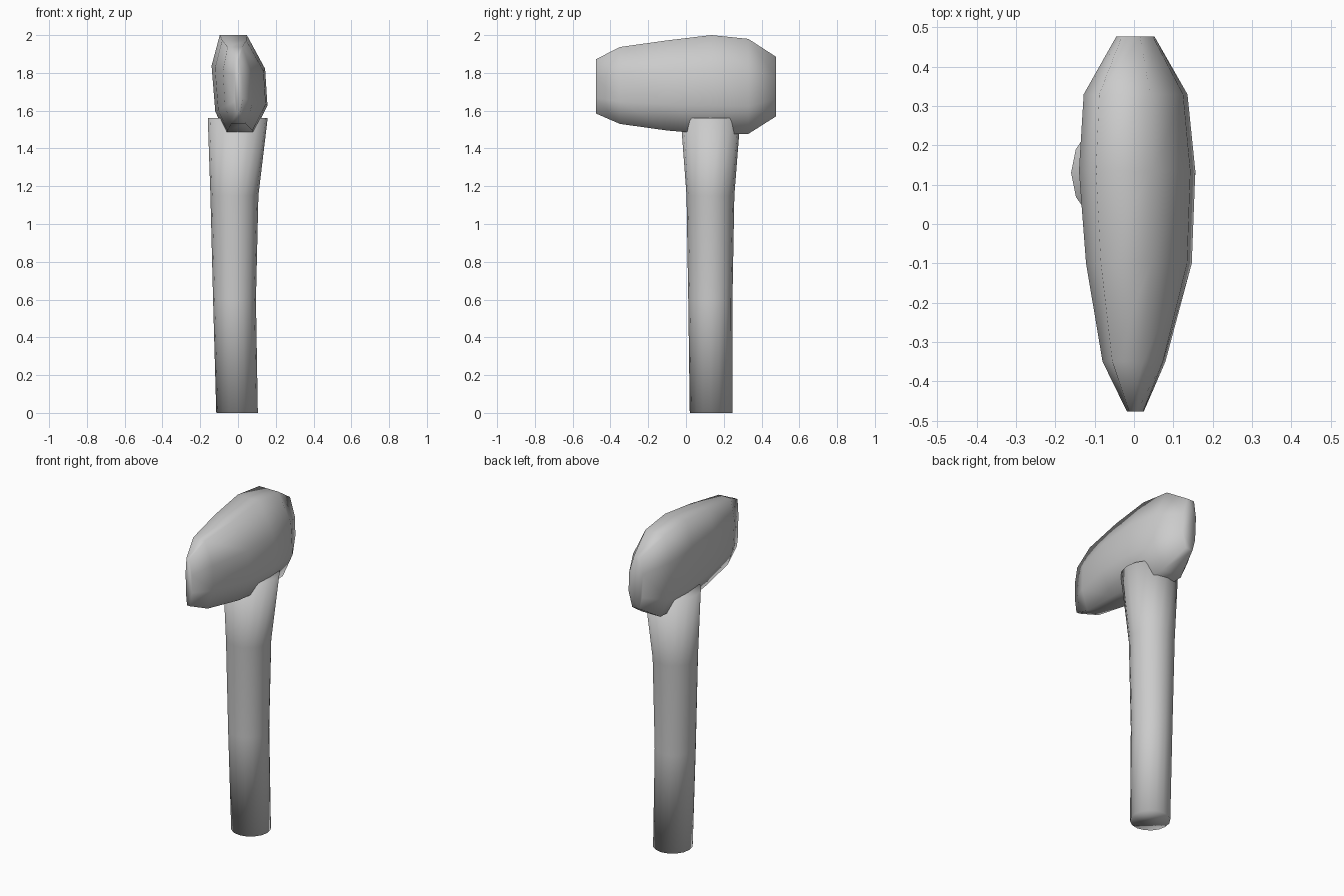
import bpy, bmesh, math

if "Cube" in bpy.data.objects:
    bpy.data.objects.remove(bpy.data.objects["Cube"])


def loft(name, rings):
    """Skin a closed, smooth-shaded solid over rings of equal point count."""
    bm = bmesh.new()
    loops = [[bm.verts.new(p) for p in ring] for ring in rings]
    n = len(loops[0])
    for a, b in zip(loops, loops[1:]):
        for i in range(n):
            j = (i + 1) % n
            bm.faces.new((a[i], a[j], b[j], b[i]))
    bm.faces.new(loops[0])
    bm.faces.new(loops[-1])
    bmesh.ops.recalc_face_normals(bm, faces=bm.faces)
    mesh = bpy.data.meshes.new(name)
    bm.to_mesh(mesh)
    bm.free()
    for p in mesh.polygons:
        p.use_smooth = True
    obj = bpy.data.objects.new(name, mesh)
    bpy.context.collection.objects.link(obj)
    return obj


# Handle: 16-sided ellipses (z, x min, x max, y min, y max), flaring upwards
handle_sections = [
    (0.00, -0.115, 0.105, 0.020, 0.245),
    (0.60, -0.132, 0.095, 0.012, 0.246),
    (1.15, -0.146, 0.108, 0.003, 0.256),
    (1.56, -0.160, 0.157, -0.028, 0.288),
]
rings = []
for z, x0, x1, y0, y1 in handle_sections:
    ring = []
    for i in range(16):
        a = math.tau * i / 16
        ring.append(((x0 + x1) / 2 + (x1 - x0) / 2 * math.cos(a),
                     (y0 + y1) / 2 + (y1 - y0) / 2 * math.sin(a), z))
    rings.append(ring)
loft("handle", rings)

# Stone head: uneven octagon (x share of left/right width, height share)
profile = [(-0.69, 1.0), (0.30, 1.0), (0.92, 0.66), (1.0, 0.29),
           (0.52, 0.0), (-0.46, 0.0), (-0.86, 0.23), (-1.0, 0.69)]
# Sections along y: (y, left width, right width, z bottom, z top)
head_sections = [
    (-0.477, 0.018, 0.025, 1.585, 1.872),
    (-0.350, 0.080, 0.080, 1.530, 1.937),
    (-0.100, 0.122, 0.147, 1.495, 1.972),
    (0.135, 0.140, 0.156, 1.475, 2.000),
    (0.330, 0.128, 0.136, 1.477, 1.980),
    (0.477, 0.045, 0.052, 1.570, 1.885),
]
rings = []
for y, left, right, z0, z1 in head_sections:
    rings.append([(u * (right if u > 0 else left), y, z0 + v * (z1 - z0))
                  for u, v in profile])
loft("stone_head", rings)
